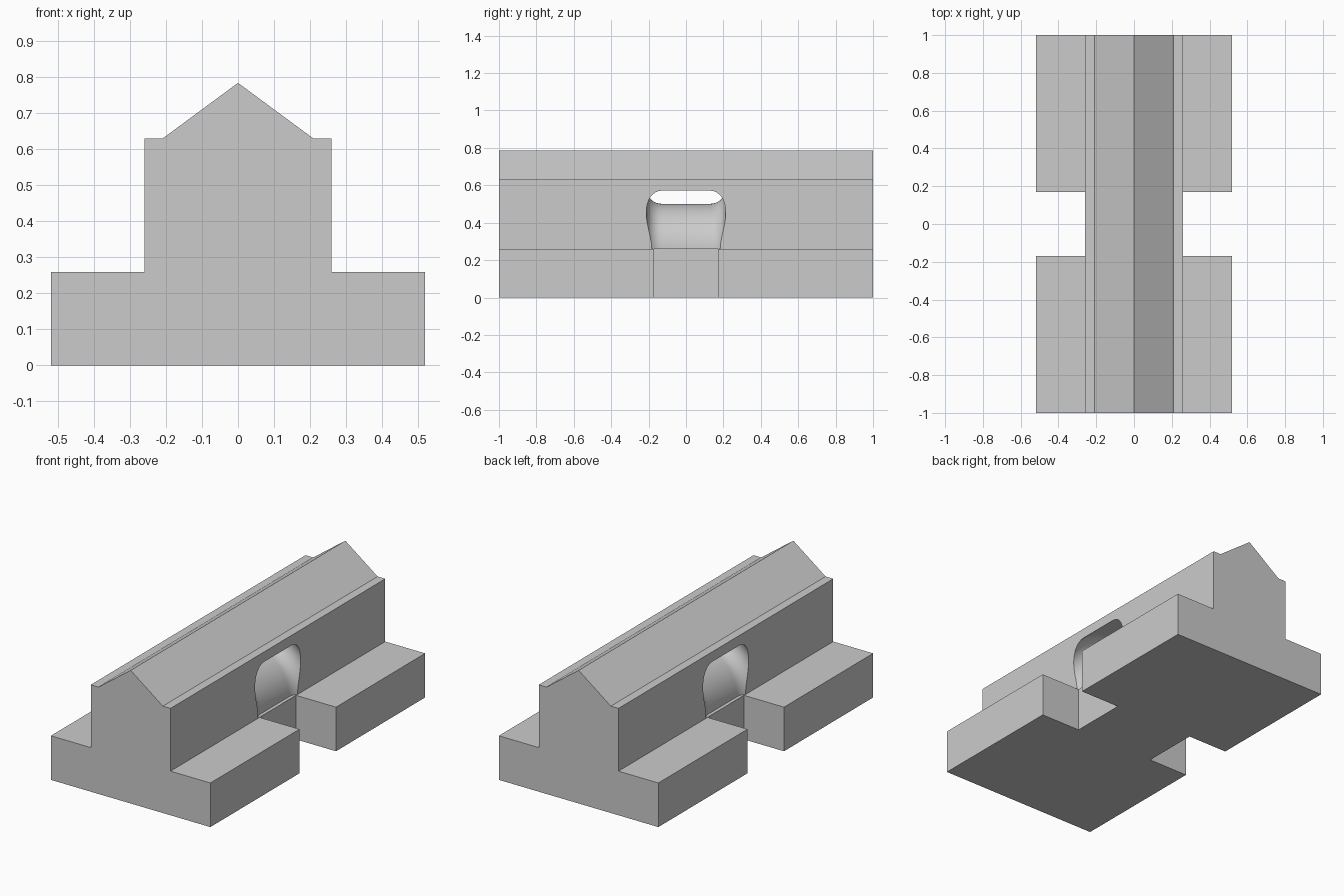
import bpy
import bmesh
from math import sin, cos, pi, radians
from mathutils import Vector

cube = bpy.data.objects.get("Cube")
if cube:
    bpy.data.objects.remove(cube, do_unlink=True)

grey = bpy.data.materials.new("light grey")
grey.use_nodes = True
grey.diffuse_color = (0.6, 0.6, 0.6, 1)
grey.node_tree.nodes["Principled BSDF"].inputs["Base Color"].default_value = (0.6, 0.6, 0.6, 1)


def loft(name, rings):
    """Closed solid through a row of matching point rings."""
    bm = bmesh.new()
    rows = [[bm.verts.new(p) for p in ring] for ring in rings]
    n = len(rows[0])
    for a, b in zip(rows, rows[1:]):
        for i in range(n):
            j = (i + 1) % n
            bm.faces.new((a[i], a[j], b[j], b[i]))
    bm.faces.new(rows[0][::-1])
    bm.faces.new(rows[-1])
    bmesh.ops.recalc_face_normals(bm, faces=bm.faces)
    mesh = bpy.data.meshes.new(name)
    bm.to_mesh(mesh)
    bm.free()
    mesh.materials.append(grey)
    obj = bpy.data.objects.new(name, mesh)
    bpy.context.collection.objects.link(obj)
    return obj


def cut(target, cutter):
    mod = target.modifiers.new(cutter.name, "BOOLEAN")
    mod.operation = "DIFFERENCE"
    mod.solver = "EXACT"
    mod.object = cutter
    bpy.context.view_layer.objects.active = target
    bpy.ops.object.modifier_apply(modifier=mod.name)
    bpy.data.objects.remove(cutter, do_unlink=True)


# Body: flanged, ridged profile run along y
half = [(0.52, 0), (0.52, 0.26), (0.26, 0.26), (0.26, 0.63), (0.21, 0.63)]
profile = half + [(0, 0.785)] + [(-x, z) for x, z in reversed(half)]
body = loft("ridged_body", [[(x, y, z) for x, z in profile] for y in (-1, 1)])

# Notches through both flanges
for side in (-1, 1):
    section = [(0.2605, -0.17), (0.6, -0.17), (0.6, 0.17), (0.2605, 0.17)]
    cut(body, loft("flange_notch", [[(side * x, y, z) for x, y in section] for z in (-0.1, 0.3)]))

# Arched tie channel: pill section swept over a half circle
MID, TUBE, FLAT, STEPS = 0.3225, 0.0825, 0.13, 16
pill = []
for side in (1, -1):
    for k in range(STEPS + 1):
        a = pi * k / STEPS
        pill.append((side * (FLAT + TUBE * sin(a)), side * TUBE * cos(a)))
rings = []
for k in range(65):
    t = pi * k / 64
    out = Vector((cos(t), 0, sin(t)))
    rings.append([out * (MID + r) + Vector((0, y, 0.261)) for y, r in pill])
cut(body, loft("tie_channel", rings))

bpy.ops.object.select_all(action="DESELECT")
body.select_set(True)
bpy.context.view_layer.objects.active = body
bpy.ops.object.shade_smooth_by_angle(angle=radians(30))
